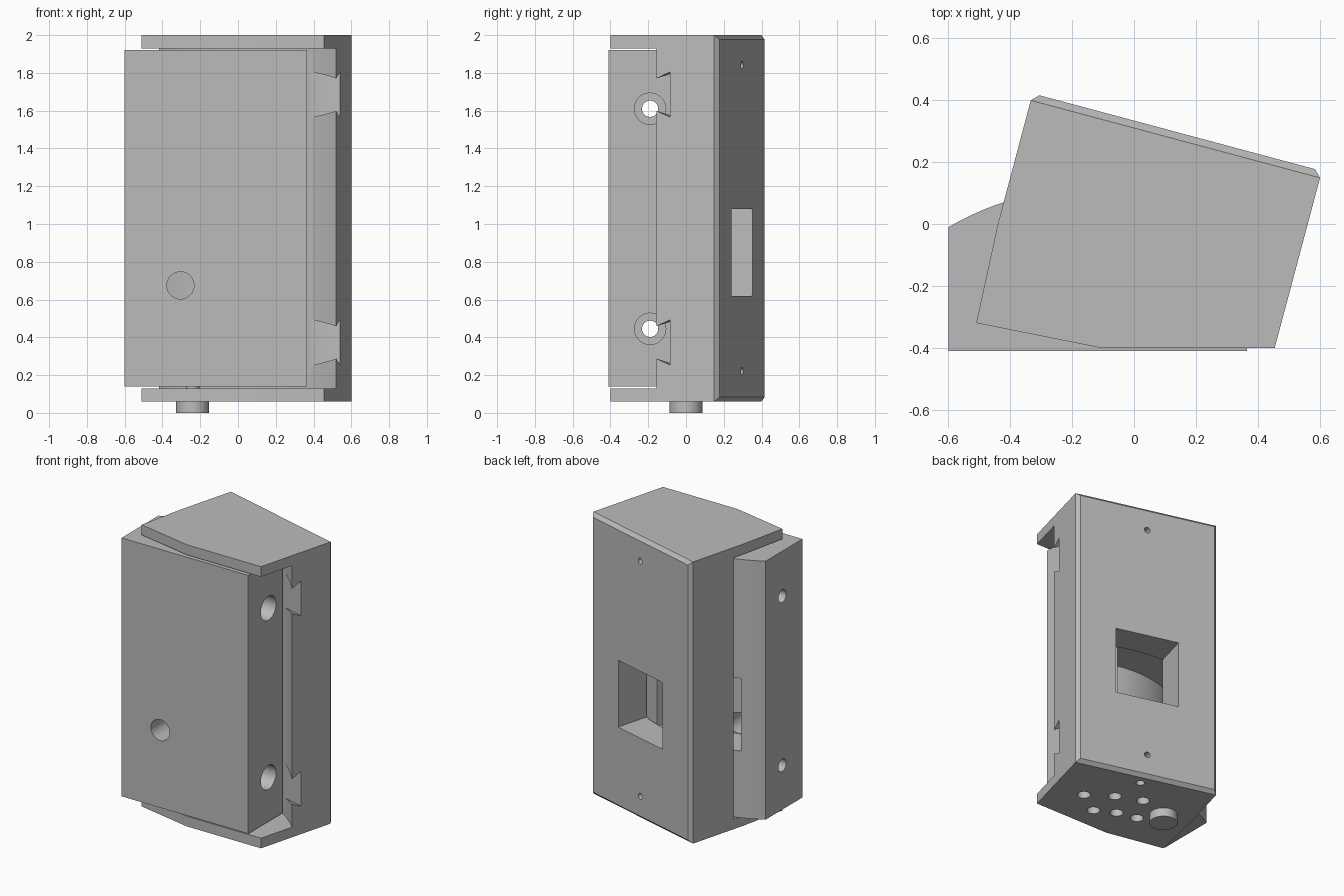
import bpy
import bmesh
from math import sin, cos, radians
from mathutils import Vector

if "Cube" in bpy.data.objects:
    bpy.data.objects.remove(bpy.data.objects["Cube"])

GREY = (0.5, 0.5, 0.5, 1.0)
grey = bpy.data.materials.new("plain_grey")
grey.use_nodes = True
grey.diffuse_color = GREY
grey.node_tree.nodes["Principled BSDF"].inputs["Base Color"].default_value = GREY

# Swivel axis shared by both halves; the shell is turned about it
AXIS = Vector((-0.14, -0.79))
TURN = radians(15)
ALONG = Vector((cos(TURN), -sin(TURN)))
BACK = Vector((sin(TURN), cos(TURN)))
MID = -0.011          # middle of the shell along its width
BACK_V = 1.122        # distance of the shell's back from the axis


def local(u, v):
    """Point in the turned frame of the shell."""
    return AXIS + ALONG * u + BACK * v


def arc(radius, a0, a1, steps=48):
    """Points on a circle about the axis, angles in degrees from +y."""
    angles = [radians(a0 + (a1 - a0) * i / steps) for i in range(steps + 1)]
    return [AXIS + Vector((sin(a), cos(a))) * radius for a in angles]


def finish(name, bm):
    bmesh.ops.recalc_face_normals(bm, faces=bm.faces)
    mesh = bpy.data.meshes.new(name)
    bm.to_mesh(mesh)
    bm.free()
    mesh.materials.append(grey)
    obj = bpy.data.objects.new(name, mesh)
    bpy.context.collection.objects.link(obj)
    return obj


def loft(name, lower, upper, bevel_test=None, bevel=0.0):
    """Solid between two matching rings of 3D points."""
    bm = bmesh.new()
    a = [bm.verts.new(p) for p in lower]
    b = [bm.verts.new(p) for p in upper]
    bm.faces.new(a)
    bm.faces.new(b)
    for i in range(len(a)):
        j = (i + 1) % len(a)
        bm.faces.new((a[i], a[j], b[j], b[i]))
    if bevel_test:
        edges = [e for e in bm.edges if all(bevel_test(v.co) for v in e.verts)]
        bmesh.ops.bevel(bm, geom=edges, offset=bevel, segments=1,
                        affect='EDGES', profile=0.5)
    return finish(name, bm)


def prism(name, points, z0, z1, **kw):
    return loft(name, [(p[0], p[1], z0) for p in points],
                [(p[0], p[1], z1) for p in points], **kw)


def rod(name, start, end, radius, segments=48):
    start, end = Vector(start), Vector(end)
    bm = bmesh.new()
    bmesh.ops.create_cone(bm, cap_ends=True, segments=segments, radius1=radius,
                          radius2=radius, depth=(end - start).length)
    spin = (end - start).to_track_quat('Z', 'Y').to_matrix()
    bmesh.ops.rotate(bm, verts=bm.verts, matrix=spin)
    bmesh.ops.translate(bm, verts=bm.verts, vec=(start + end) / 2)
    return finish(name, bm)


def cut(target, cutter):
    cutter.hide_render = True
    mod = target.modifiers.new("cut", 'BOOLEAN')
    mod.operation = 'DIFFERENCE'
    mod.solver = 'EXACT'
    mod.object = cutter
    bpy.context.view_layer.objects.active = target
    bpy.ops.object.modifier_apply(modifier=mod.name)
    bpy.data.objects.remove(cutter)


def smooth(obj):
    bpy.ops.object.select_all(action='DESELECT')
    obj.select_set(True)
    bpy.context.view_layer.objects.active = obj
    bpy.ops.object.shade_smooth_by_angle(angle=radians(25))


# Outer shell: turned block with chamfered back and overhanging end plates
outline = [local(-0.495, BACK_V), local(0.473, BACK_V), (0.455, -0.40),
           (-0.11, -0.40), (-0.51, -0.32), (-0.44, 0.0)]
shell = prism("outer_shell", outline, 0.06, 2.0, bevel=0.023,
              bevel_test=lambda p: (p.xy - AXIS).dot(BACK) > BACK_V - 0.005)

# Curved seat for the swivelling block
cut(shell, rod("seat_cutter", (*AXIS, 0.13), (*AXIS, 1.93), 0.915, 192))

# Cable window through the back
window = [local(MID + s * 0.215, v) for s, v in
          ((-1, 0.8), (1, 0.8), (1, 1.2), (-1, 1.2))]
cut(shell, prism("window_cutter", window, 0.62, 1.08))

# Small screw holes in the back
for z in (0.22, 1.84):
    cut(shell, rod("screw_cutter", (*local(MID, 1.0), z), (*local(MID, 1.2), z), 0.02, 24))

# Flared notches in the right wall, widening towards the back
for z in (0.373, 1.685):
    section = [(0.70, 0.048), (0.858, 0.12), (0.858, -0.12), (0.70, -0.048)]
    ends = [[(*local(u, v), z + h) for v, h in section] for u in (0.30, 0.60)]
    cut(shell, loft("notch_cutter", *ends))

# Angle setting holes in the bottom plate
settings = [(0.30, -0.13), (0.14, -0.02), (-0.03, 0.05),
            (0.13, -0.24), (0.0, -0.17), (-0.14, -0.14)]
for x, y in settings:
    cut(shell, rod("setting_cutter", (x, y, 0.0), (x, y, 0.15), 0.041, 32))
cut(shell, rod("setting_cutter", (0.125, 0.21, 0.0), (0.125, 0.21, 0.15), 0.027, 32))

# Swivelling block: flat front and sides, rounded back
LEFT, RIGHT, R = -0.60, 0.365, 0.905
back_curve = []
for i in range(49):
    x = LEFT + (RIGHT - LEFT) * i / 48
    back_curve.append((x, AXIS.y + (R * R - (x - AXIS.x) ** 2) ** 0.5))
block = prism("swivel_block", [(RIGHT, -0.41), (LEFT, -0.41)] + back_curve, 0.14, 1.92)

# Curved cable pocket in the back of the block
pocket = arc(0.665, -20.7, 20.7) + arc(1.0, 20.7, -20.7)
cut(block, prism("pocket_cutter", pocket, 0.60, 1.10))

# Button cable hole through the front
cut(block, rod("front_hole_cutter", (-0.305, -0.6, 0.675), (-0.305, 0.0, 0.675), 0.072))

# Mounting screw holes across the block, wide on the right for the heads
for z in (0.445, 1.61):
    cut(block, rod("mount_cutter", (-0.8, -0.19, z), (0.6, -0.19, z), 0.043))
    cut(block, rod("head_cutter", (-0.45, -0.19, z), (0.6, -0.19, z), 0.083))

# Locking pin under the bottom plate
knob = rod("locking_knob", (-0.24, 0.0, 0.0), (-0.24, 0.0, 0.065), 0.0875, 64)
pin = rod("locking_pin", (-0.24, 0.0, 0.06), (-0.24, 0.0, 0.2), 0.035, 32)

for part in (shell, block, knob, pin):
    smooth(part)
